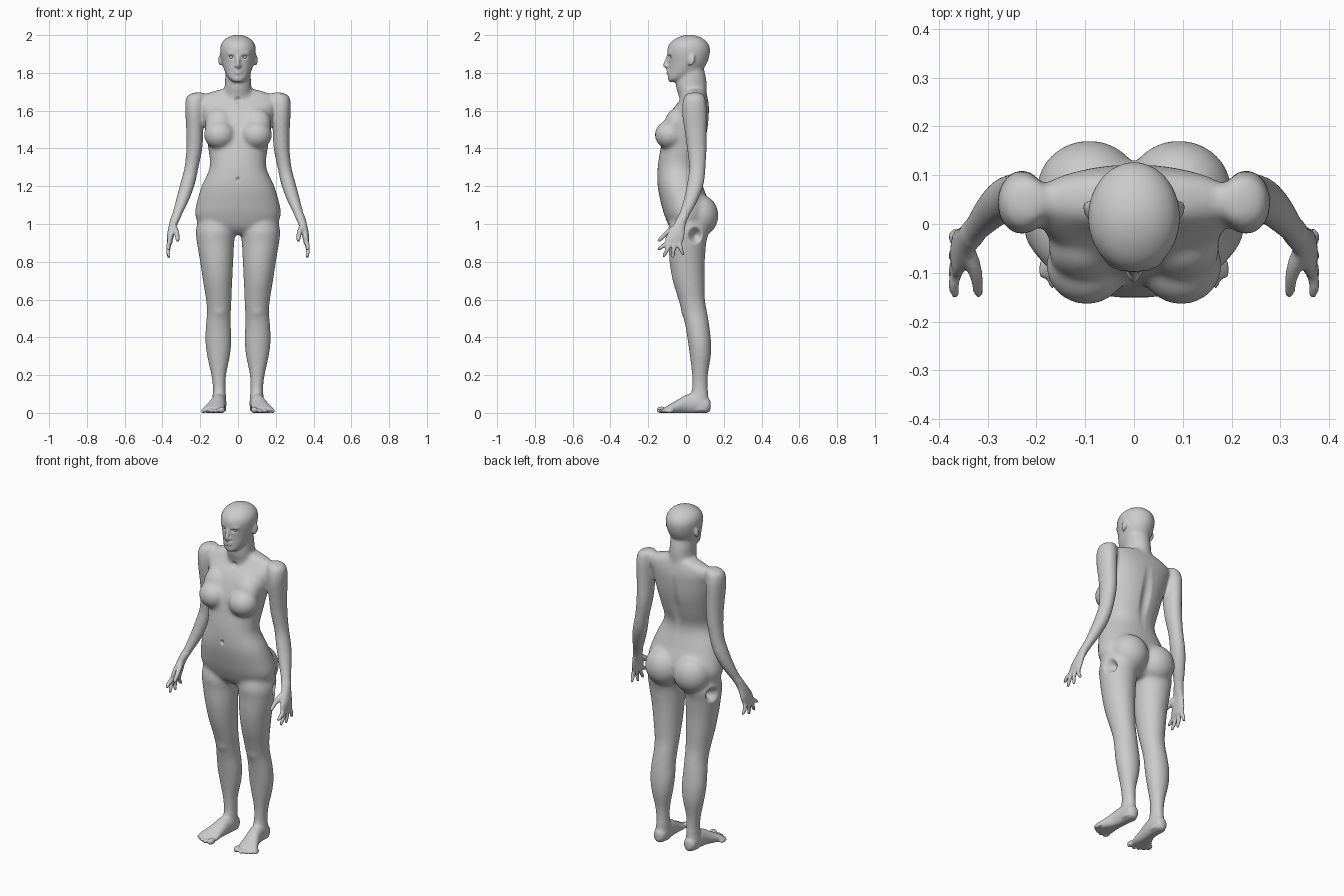
import bpy, bmesh, math
from mathutils import Vector, Matrix

bm = bmesh.new()


def spline(rows, steps=4):
    """Catmull-Rom interpolation of section rows."""
    out = []
    for i in range(len(rows) - 1):
        a, b, c, d = rows[max(i - 1, 0)], rows[i], rows[i + 1], rows[min(i + 2, len(rows) - 1)]
        for s in range(steps):
            t = s / steps
            out.append([0.5 * (2 * q + (r - p) * t + (2 * p - 5 * q + 4 * r - w) * t * t
                               + (3 * q - p - 3 * r + w) * t ** 3) for p, q, r, w in zip(a, b, c, d)])
    return out + [list(rows[-1])]


def skin(rings):
    """Closed skin over a list of point rings."""
    vs = [[bm.verts.new((p[0], p[1], max(p[2], 0))) for p in r] for r in rings]
    n = len(vs[0])
    for a, b in zip(vs, vs[1:]):
        for i in range(n):
            bm.faces.new((a[i], a[(i + 1) % n], b[(i + 1) % n], b[i]))
    bm.faces.new(vs[0][::-1])
    bm.faces.new(vs[-1])


def ring(c, u, v, power=1.0, n=32):
    pts = []
    for i in range(n):
        t = 2 * math.pi * i / n
        cu, sv = math.cos(t), math.sin(t)
        cu = math.copysign(abs(cu) ** power, cu)
        sv = math.copysign(abs(sv) ** power, sv)
        pts.append(Vector(c) + Vector(u) * cu + Vector(v) * sv)
    return pts


def trunk(rows, power=1.0):
    """Horizontal sections: z, half width, front y, back y."""
    skin([ring((0, (f + b) / 2, z), (w, 0, 0), (0, (b - f) / 2, 0), power)
          for z, w, f, b in spline(rows)])


def limb(rows, s):
    """Horizontal sections: z, centre x, centre y, radius x, radius y."""
    skin([ring((s * x, y, z), (rx, 0, 0), (0, ry, 0)) for z, x, y, rx, ry in spline(rows)])


def tube(pts, radii, s):
    """Round digit through points."""
    rows = spline([(*p, r) for p, r in zip(pts, radii)])
    rings = []
    for i, (x, y, z, r) in enumerate(rows):
        d = Vector(rows[min(i + 1, len(rows) - 1)][:3]) - Vector(rows[max(i - 1, 0)][:3])
        d.x *= s
        m = d.to_track_quat('Z', 'Y').to_matrix()
        rings.append(ring((s * x, y, z), m @ Vector((r, 0, 0)), m @ Vector((0, r, 0)), n=12))
    skin(rings)


def ball(c, r, s=1, rot=(0, 0, 0)):
    m = Matrix.Translation((s * c[0], c[1], c[2]))
    for ang, ax in zip(rot, 'XYZ'):
        m = m @ Matrix.Rotation(ang * (1 if ax == 'X' else s), 4, ax)
    bmesh.ops.create_uvsphere(bm, u_segments=32, v_segments=20, radius=1, matrix=m @ Matrix.Diagonal((*r, 1)))


# torso
trunk([(.945, .10, -.05, .06), (.98, .19, -.085, .10), (1.04, .226, -.112, .12), (1.1, .222, -.13, .125),
       (1.2, .193, -.15, .09), (1.3, .150, -.15, .066), (1.4, .158, -.135, .092), (1.5, .175, -.115, .115),
       (1.6, .195, -.075, .122), (1.65, .21, -.035, .118), (1.685, .18, -.01, .11), (1.712, .10, 0, .10)], .9)
# neck
trunk([(1.62, .09, -.03, .11), (1.68, .078, -.04, .11), (1.73, .07, -.055, .11),
       (1.78, .068, -.045, .105), (1.84, .065, -.03, .09)])
# head
trunk([(1.752, .022, -.088, -.035), (1.765, .043, -.096, -.01), (1.79, .062, -.096, .05), (1.82, .075, -.094, .09),
       (1.86, .086, -.094, .115), (1.90, .093, -.099, .126), (1.935, .094, -.097, .126), (1.965, .082, -.078, .11),
       (1.988, .055, -.043, .08), (1.999, .025, -.01, .045), (2.002, .006, .01, .025)])
# nose and lips
tube([(0, -.094, 1.892), (0, -.104, 1.862), (0, -.112, 1.842), (0, -.098, 1.828)], [.007, .009, .011, .01], 1)
ball((0, -.094, 1.811), (.023, .010, .006))
ball((0, -.094, 1.799), (.020, .010, .007))

for s in (1, -1):
    # ears, nostrils, brows and cheeks
    ball((.093, .028, 1.868), (.010, .020, .032), s, (-.2, 0, -.3))
    ball((.010, -.098, 1.836), (.009, .010, .008), s)
    ball((.036, -.083, 1.903), (.027, .012, .007), s, (0, 0, .35))
    # breasts
    ball((.097, -.085, 1.472), (.084, .081, .077), s)
    ball((.100, -.055, 1.535), (.075, .060, .085), s, (-.35, 0, 0))
    # buttocks
    ball((.092, .070, 1.045), (.108, .102, .112), s)
    # arm and palm
    limb([(1.697, .205, .05, .025, .03), (1.68, .222, .046, .047, .052), (1.64, .229, .044, .051, .064),
          (1.58, .230, .045, .049, .066), (1.5, .229, .05, .046, .060), (1.4, .231, .057, .043, .053),
          (1.3, .246, .06, .038, .045), (1.22, .265, .051, .040, .046), (1.15, .286, .033, .038, .042),
          (1.08, .311, .006, .031, .035), (1.02, .335, -.024, .025, .030), (.97, .351, -.045, .020, .040),
          (.93, .359, -.058, .018, .050), (.895, .362, -.066, .013, .046)], s)
    # fingers and thumb
    tips = [(-.100, -.145, .862), (-.078, -.117, .826), (-.055, -.070, .822), (-.032, -.016, .838)]
    for i, (y0, y1, z1) in enumerate(tips):
        tube([(.359, y0 + .01, .935), (.364, y0, .90), (.370, (y0 + y1) / 2 - .003, (.90 + z1) / 2),
              (.366, y1, z1 + .004), (.365, y1, z1)], [.012, .0125, .0115, .009, .005], s)
    tube([(.345, -.045, .99), (.330, -.082, .965), (.322, -.115, .94), (.319, -.143, .912), (.319, -.146, .908)],
         [.016, .016, .013, .010, .005], s)
    # leg
    limb([(1.06, .115, .01, .085, .08), (.97, .118, .012, .105, .108), (.9, .119, .008, .099, .1),
          (.8, .113, .006, .088, .094), (.7, .108, .014, .078, .085), (.6, .102, .030, .068, .071),
          (.53, .101, .046, .064, .067), (.46, .104, .060, .067, .064), (.38, .104, .071, .070, .062),
          (.3, .103, .076, .061, .056), (.2, .102, .074, .040, .043), (.12, .099, .073, .034, .043),
          (.07, .1, .070, .037, .050), (.01, .1, .080, .038, .045)], s)
    ball((.1, -.002, .55), (.038, .026, .05), s)
    # foot
    foot = [(.131, .1, .04, .012, .02), (.115, .1, .04, .033, .04), (.06, .1, .05, .039, .056),
            (0, .107, .045, .041, .050), (-.05, .119, .030, .050, .036), (-.09, .129, .019, .060, .024),
            (-.112, .130, .014, .055, .016)]
    skin([ring((s * x, y, z), (rx, 0, 0), (0, 0, rz)) for y, x, z, rx, rz in spline(foot)])
    # toes
    for x, y, r in [(.086, -.152, .018), (.117, -.152, .012), (.142, -.143, .012), (.164, -.130, .011), (.184, -.110, .011)]:
        ball((x, y + .022, r * .9), (r, .026, r), s, (0, 0, .15))

bmesh.ops.recalc_face_normals(bm, faces=bm.faces)
mesh = bpy.data.meshes.new("body_parts")
bm.to_mesh(mesh)
bm.free()
body = bpy.data.objects.new("body", mesh)
bpy.context.collection.objects.link(body)

# fuse the parts into one skin
mod = body.modifiers.new("fuse", 'REMESH')
mod.mode = 'VOXEL'
mod.voxel_size = .006
fused = bpy.data.meshes.new_from_object(body.evaluated_get(bpy.context.evaluated_depsgraph_get()))
body.modifiers.clear()
body.data = fused
bm = bmesh.new()
bm.from_mesh(fused)


def smooth(test, times):
    vs = [v for v in bm.verts if test(v.co)]
    for _ in range(times):
        bmesh.ops.smooth_vert(bm, verts=vs, factor=.5, use_axis_x=True, use_axis_y=True, use_axis_z=True)


def push(c, r, d):
    """Soft dent on both sides of the body."""
    for v in bm.verts:
        q = Vector((abs(v.co.x) - c[0], v.co.y - c[1], v.co.z - c[2]))
        k = sum((q[i] / r[i]) ** 2 for i in range(3))
        if k < 1:
            s = 1 if v.co.x >= 0 else -1
            v.co += Vector((d[0] * s, d[1], d[2])) * (1 - k) ** 2


# blend the large forms, keep hands, face and feet crisp
smooth(lambda p: .12 < p.z < 1.74 and not (abs(p.x) > .3 and p.z < 1.04), 22)
smooth(lambda p: p.z > 1.9 or (p.z > 1.74 and p.y > -.07 and abs(p.x) < .075), 8)
smooth(lambda p: True, 3)
# eye sockets, navel, spine groove, collar hollow and hip hollows
push((.035, -.092, 1.884), (.024, .04, .014), (0, .012, 0))
push((0, -.15, 1.235), (.012, .03, .018), (0, .015, 0))
push((0, .10, 1.42), (.04, .06, .24), (0, -.014, 0))
push((0, -.03, 1.655), (.025, .05, .025), (0, .010, 0))
push((.215, .05, .94), (.06, .045, .05), (-.045, 0, 0))
for v in bm.verts:
    v.co.z = max(v.co.z, 0)
for f in bm.faces:
    f.smooth = True
bm.to_mesh(fused)
bm.free()

# eyeballs
for side, s in (("left", 1), ("right", -1)):
    bpy.ops.mesh.primitive_uv_sphere_add(segments=24, ring_count=16, radius=.0125, location=(s * .035, -.071, 1.884))
    eye = bpy.context.object
    eye.name = side + "_eye"
    bpy.ops.object.shade_smooth()
